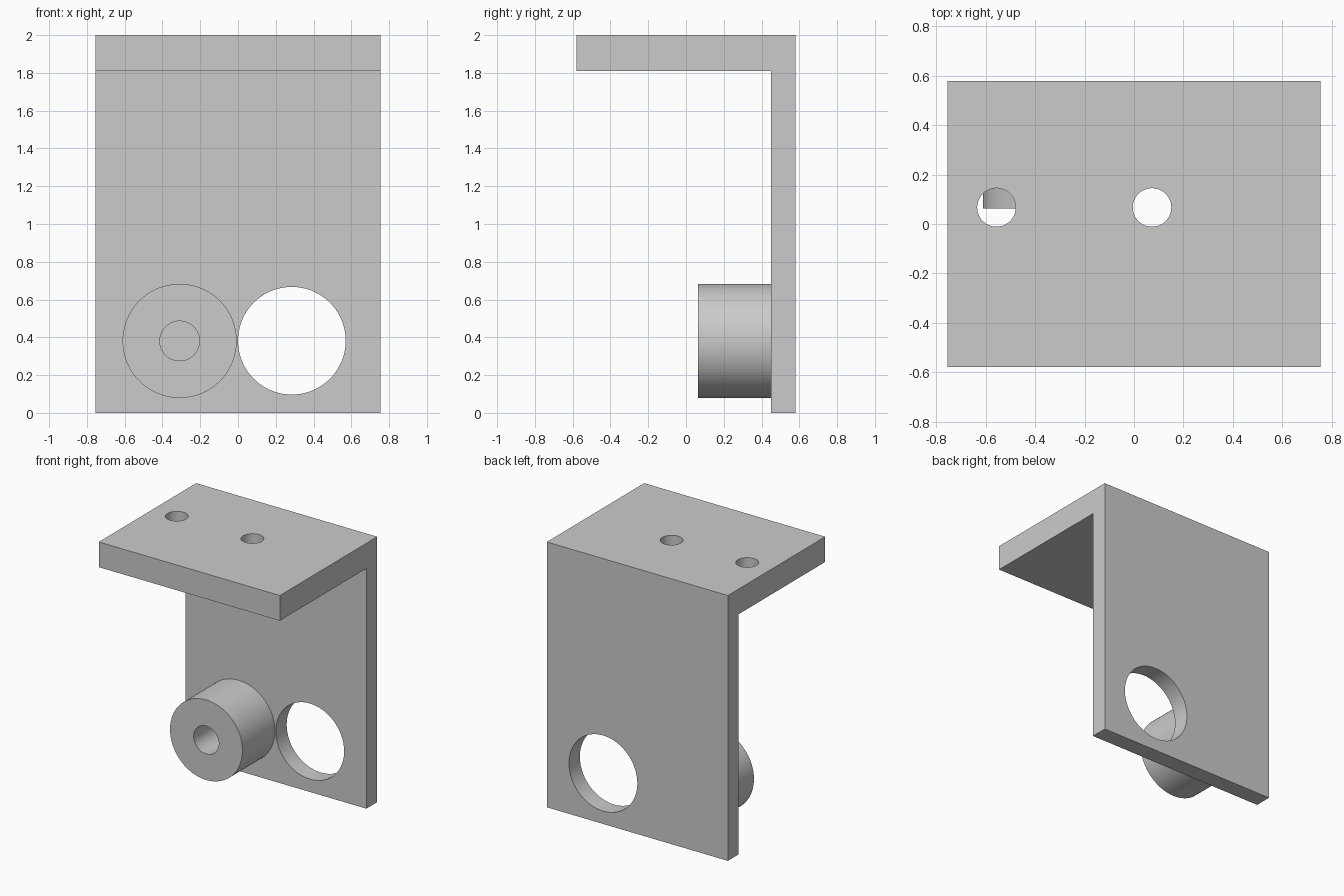
import bpy, bmesh, math
from mathutils import Matrix, Vector

cube = bpy.data.objects.get("Cube")
if cube:
    bpy.data.objects.remove(cube, do_unlink=True)

GREY = (0.6, 0.6, 0.6, 1.0)
grey = bpy.data.materials.new("plain grey")
grey.use_nodes = True
grey.diffuse_color = GREY
grey.node_tree.nodes["Principled BSDF"].inputs["Base Color"].default_value = GREY

HALF_W = 0.755
PLATE_FRONT = 0.45
SEGMENTS = 96


def make_object(name, bm):
    bmesh.ops.recalc_face_normals(bm, faces=bm.faces)
    mesh = bpy.data.meshes.new(name)
    bm.to_mesh(mesh)
    bm.free()
    mesh.materials.append(grey)
    obj = bpy.data.objects.new(name, mesh)
    bpy.context.collection.objects.link(obj)
    return obj


def activate(obj):
    bpy.ops.object.select_all(action='DESELECT')
    obj.select_set(True)
    bpy.context.view_layer.objects.active = obj


def drill(target, centre, radius, depth, along_y=False):
    """Cut a round hole through the target, along z or along y."""
    turn = Matrix.Rotation(math.pi / 2, 4, 'X') if along_y else Matrix()
    bm = bmesh.new()
    bmesh.ops.create_cone(bm, cap_ends=True, segments=SEGMENTS, radius1=radius,
                          radius2=radius, depth=depth,
                          matrix=Matrix.Translation(centre) @ turn)
    cutter = make_object("hole_cutter", bm)
    cutter.hide_render = True
    mod = target.modifiers.new("hole", 'BOOLEAN')
    mod.operation = 'DIFFERENCE'
    mod.solver = 'EXACT'
    mod.object = cutter
    activate(target)
    bpy.ops.object.modifier_apply(modifier=mod.name)
    bpy.data.objects.remove(cutter, do_unlink=True)


# Angle bracket: L-shaped side profile extruded across the width
profile = [(0.58, 0), (0.58, 2), (-0.58, 2), (-0.58, 1.81),
           (PLATE_FRONT, 1.81), (PLATE_FRONT, 0)]
bm = bmesh.new()
side = bm.faces.new([bm.verts.new((-HALF_W, y, z)) for y, z in profile])
grown = bmesh.ops.extrude_face_region(bm, geom=[side])
bmesh.ops.translate(bm, vec=(2 * HALF_W, 0, 0),
                    verts=[v for v in grown["geom"] if isinstance(v, bmesh.types.BMVert)])
bracket = make_object("angle_bracket", bm)

# Two screw holes in the shelf, one large opening in the upright plate
for x in (-0.557, 0.073):
    drill(bracket, (x, 0.067, 1.9), 0.078, 0.5)
drill(bracket, (0.285, 0.515, 0.382), 0.285, 0.5, along_y=True)

# Round boss with a blind bore: tube profile spun about the y axis
centre = Vector((-0.309, 0, 0.381))
tube = [(0.105, PLATE_FRONT), (0.105, 0.063), (0.302, 0.063), (0.302, PLATE_FRONT)]
bm = bmesh.new()
points = [bm.verts.new(centre + Vector((r, y, 0))) for r, y in tube]
edges = [bm.edges.new(pair) for pair in zip(points, points[1:])]
bmesh.ops.spin(bm, geom=points + edges, cent=centre, axis=(0, 1, 0),
               angle=2 * math.pi, steps=SEGMENTS, use_merge=True)
bmesh.ops.remove_doubles(bm, verts=bm.verts, dist=0.0001)
boss = make_object("boss", bm)

for obj in (bracket, boss):
    activate(obj)
    bpy.ops.object.shade_smooth_by_angle(angle=math.radians(30))
